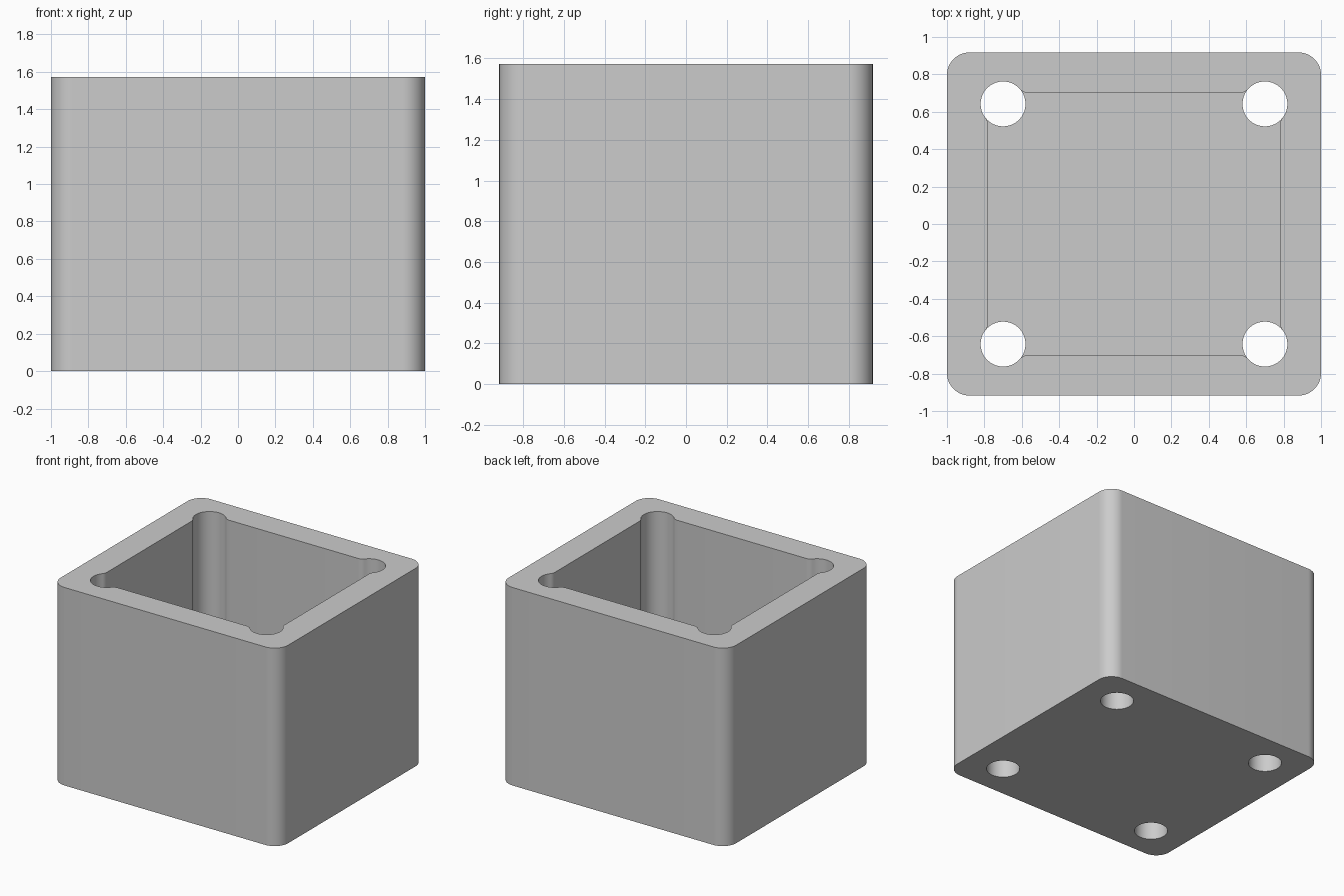
import bpy, bmesh
from math import pi, cos, sin, sqrt, atan2

cube = bpy.data.objects.get("Cube")
if cube:
    bpy.data.objects.remove(cube, do_unlink=True)

# Overall sizes
HALF_X, HALF_Y, HEIGHT, FLOOR = 1.0, 0.917, 1.572, 0.22
CORNER_R = 0.12
CAVITY_X, CAVITY_Y = 0.78, 0.70
HOLE_X, HOLE_Y, HOLE_R = 0.70, 0.642, 0.12
FILLET_R = 0.06


def arc(cx, cy, r, a0, a1, n):
    """Points along an arc from angle a0 to a1."""
    return [(cx + r * cos(a0 + (a1 - a0) * i / n),
             cy + r * sin(a0 + (a1 - a0) * i / n)) for i in range(n + 1)]


def join(*paths):
    """Chain paths, dropping the repeated joint points."""
    out = list(paths[0])
    for p in paths[1:]:
        out += p[1:]
    return out


def quadrants(path):
    """Mirror a first-quadrant path into all four corners, counterclockwise."""
    result = []
    for sx, sy in ((1, 1), (-1, 1), (-1, -1), (1, -1)):
        pts = [(x * sx, y * sy) for x, y in path]
        result.append(pts if sx * sy > 0 else pts[::-1])
    return result


# First-quadrant fillets that blend the cavity walls into the screw hole
reach = HOLE_R + FILLET_R
ax = CAVITY_X + FILLET_R
ay = HOLE_Y - sqrt(reach ** 2 - (ax - HOLE_X) ** 2)
by = CAVITY_Y + FILLET_R
bx = HOLE_X - sqrt(reach ** 2 - (by - HOLE_Y) ** 2)
a_ang = atan2(ay - HOLE_Y, ax - HOLE_X)
b_ang = atan2(by - HOLE_Y, bx - HOLE_X)
fillet_a = arc(ax, ay, FILLET_R, pi, a_ang + pi, 6)
fillet_b = arc(bx, by, FILLET_R, b_ang - pi, -pi / 2, 6)
hole_out = arc(HOLE_X, HOLE_Y, HOLE_R, a_ang, b_ang, 32)
hole_in = arc(HOLE_X, HOLE_Y, HOLE_R, a_ang, b_ang - 2 * pi, 24)

outline = sum(quadrants(arc(HALF_X - CORNER_R, HALF_Y - CORNER_R,
                            CORNER_R, 0, pi / 2, 16)), [])
cavity = sum(quadrants(join(fillet_a, hole_out, fillet_b)), [])
floor_edge = sum(quadrants(join(fillet_a, hole_in, fillet_b)), [])
holes = quadrants(join(hole_out, hole_in[::-1])[:-1])

bm = bmesh.new()


def wall(pts, z0, z1):
    """Upright closed wall following a loop."""
    low = [bm.verts.new((x, y, z0)) for x, y in pts]
    high = [bm.verts.new((x, y, z1)) for x, y in pts]
    for i in range(len(pts)):
        j = (i + 1) % len(pts)
        bm.faces.new((low[i], low[j], high[j], high[i]))


def cap(loops, z):
    """Flat face bounded by an outer loop and any inner loops."""
    edges = []
    for pts in loops:
        vs = [bm.verts.new((x, y, z)) for x, y in pts]
        edges += [bm.edges.new((vs[i - 1], vs[i])) for i in range(len(vs))]
    bmesh.ops.triangle_fill(bm, use_beauty=True, edges=edges)


# Outer shell, cavity, floor and through holes
wall(outline, 0, HEIGHT)
wall(cavity, FLOOR, HEIGHT)
for h in holes:
    wall(h, 0, FLOOR)
cap([outline, cavity], HEIGHT)
cap([floor_edge], FLOOR)
cap([outline] + holes, 0)
bmesh.ops.remove_doubles(bm, verts=bm.verts[:], dist=0.0001)
bmesh.ops.recalc_face_normals(bm, faces=bm.faces[:])

mesh = bpy.data.meshes.new("open_box")
bm.to_mesh(mesh)
bm.free()
box = bpy.data.objects.new("open_box", mesh)
bpy.context.collection.objects.link(box)

# Single plain grey
grey = bpy.data.materials.new("light grey")
grey.use_nodes = True
color = (0.6, 0.6, 0.6, 1)
grey.diffuse_color = color
grey.node_tree.nodes["Principled BSDF"].inputs["Base Color"].default_value = color
mesh.materials.append(grey)

bpy.ops.object.select_all(action='DESELECT')
box.select_set(True)
bpy.context.view_layer.objects.active = box
bpy.ops.object.shade_smooth_by_angle(angle=pi / 6)
